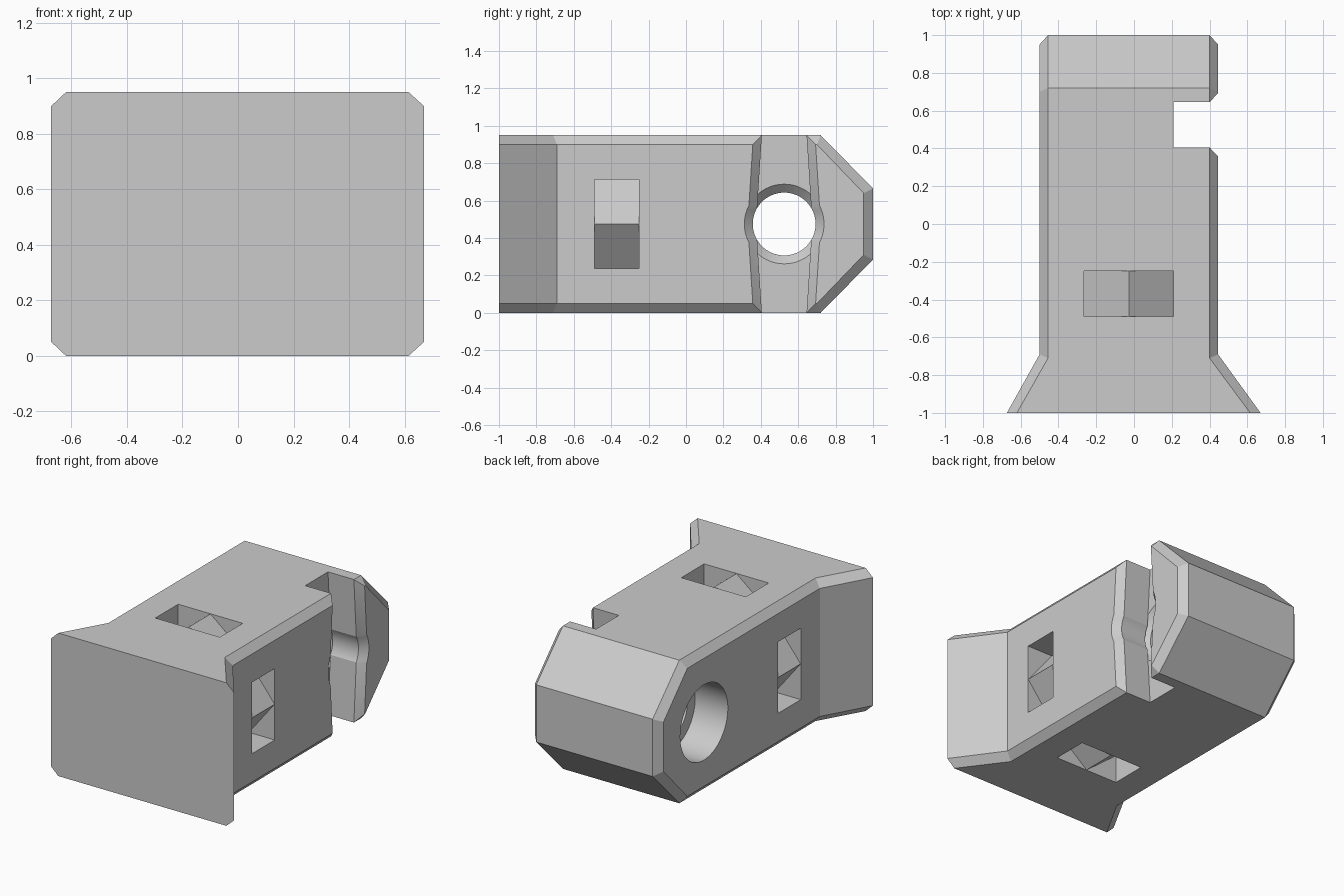
import bpy, bmesh, math
from mathutils import Matrix

cube = bpy.data.objects.get("Cube")
if cube:
    bpy.data.objects.remove(cube, do_unlink=True)

grey = bpy.data.materials.new("light_grey")
grey.use_nodes = True
grey.diffuse_color = (0.6, 0.6, 0.6, 1)
grey.node_tree.nodes["Principled BSDF"].inputs["Base Color"].default_value = (0.6, 0.6, 0.6, 1)

LEFT, RIGHT, HEIGHT, BEVEL = 0.445, -0.5, 0.95, 0.045
MID_X, MID_Z = (LEFT + RIGHT) / 2, HEIGHT / 2
HOLE_Y, HOLE_R = 0.525, 0.168


def add_object(name, bm):
    bmesh.ops.recalc_face_normals(bm, faces=bm.faces)
    mesh = bpy.data.meshes.new(name)
    bm.to_mesh(mesh)
    bm.free()
    mesh.materials.append(grey)
    obj = bpy.data.objects.new(name, mesh)
    bpy.context.collection.objects.link(obj)
    return obj


def loft(name, rings):
    """Solid skinned through closed rings of equal length."""
    bm = bmesh.new()
    rings = [[bm.verts.new(p) for p in ring] for ring in rings]
    n = len(rings[0])
    for a, b in zip(rings, rings[1:]):
        for i in range(n):
            j = (i + 1) % n
            bm.faces.new((a[i], a[j], b[j], b[i]))
    for ring in (rings[0], rings[-1]):
        bm.faces.new(ring)
    return add_object(name, bm)


def circle(x, r, n=64):
    return [(x, HOLE_Y + r * math.cos(t), MID_Z + r * math.sin(t))
            for t in (2 * math.pi * i / n for i in range(n))]


def slot_ring(x, grow):
    """Slot outline, slightly wider at mid height."""
    ends, mid = 0.113 + grow, 0.15 + grow
    return [(x, HOLE_Y + y, MID_Z + z) for y, z in
            ((-ends, -0.58), (ends, -0.58), (mid, 0), (ends, 0.58), (-ends, 0.58), (-mid, 0))]


# Body: four side-profile slices, flared at the front and wedge-shaped at the back
def body_slice(x, front_x, inset):
    if inset:
        lower = ((-1, 0.05), (-0.69, 0.05), (0.70, 0.05), (0.95, 0.31))
    else:
        lower = ((-1, 0), (-0.71, 0), (0.72, 0), (1, 0.285))
    profile = list(lower) + [(y, HEIGHT - z) for y, z in reversed(lower)]
    return [(front_x if y == -1 else x, y, z) for y, z in profile]


bm = bmesh.new()
slices = [body_slice(RIGHT, -0.673, True), body_slice(RIGHT + BEVEL, -0.62, False),
          body_slice(LEFT - BEVEL, 0.615, False), body_slice(LEFT, 0.67, True)]
slices = [[bm.verts.new(p) for p in s] for s in slices]
for a, b in zip(slices, slices[1:]):
    for i in range(8):
        j = (i + 1) % 8
        bm.faces.new((a[i], a[j], b[j], b[i]))
for s in (slices[0], slices[-1]):
    bm.faces.new(s[1:7])
    bm.faces.new((s[0], s[1], s[6], s[7]))
body = add_object("mount_body", bm)

# Side slot with bevelled rim, cross hole with countersinks, and counterbore
cutters = [
    loft("slot_cutter", [slot_ring(0.21, 0), slot_ring(LEFT - BEVEL, 0), slot_ring(LEFT + 0.1, BEVEL + 0.1)]),
    loft("hole_cutter", [circle(-0.4, HOLE_R), circle(LEFT - BEVEL, HOLE_R),
                         circle(LEFT + 0.1, HOLE_R + BEVEL + 0.1)]),
    loft("countersink_cutter", [circle(0.165, HOLE_R - 0.001), circle(0.21, HOLE_R + BEVEL)]),
    loft("counterbore_cutter", [circle(-0.7, 0.25), circle(-0.26, 0.25)]),
]

# Strap pockets on four sides: a ridge flush with the surface, sloping down to both ends
half, depth, lift = 0.237, 0.19, 0.1
outline = ((-half, lift), (-half, -depth), (0, -0.001), (half, -depth), (half, lift))
for k in range(4):
    reach = MID_Z if k % 2 == 0 else (LEFT - RIGHT) / 2
    turn = Matrix.Translation((MID_X, 0, MID_Z)) @ Matrix.Rotation(k * math.pi / 2, 4, 'Y')
    pocket = loft("pocket_cutter", [[(x, y, reach + z) for x, z in outline] for y in (-0.49, -0.25)])
    pocket.data.transform(turn)
    cutters.append(pocket)

bpy.ops.object.select_all(action='DESELECT')
body.select_set(True)
bpy.context.view_layer.objects.active = body
for cutter in cutters:
    cutter.hide_render = True
    mod = body.modifiers.new(cutter.name, 'BOOLEAN')
    mod.operation, mod.solver, mod.object = 'DIFFERENCE', 'EXACT', cutter
    bpy.ops.object.modifier_apply(modifier=mod.name)
    bpy.data.objects.remove(cutter, do_unlink=True)

bpy.ops.object.shade_smooth_by_angle(angle=math.radians(20))
